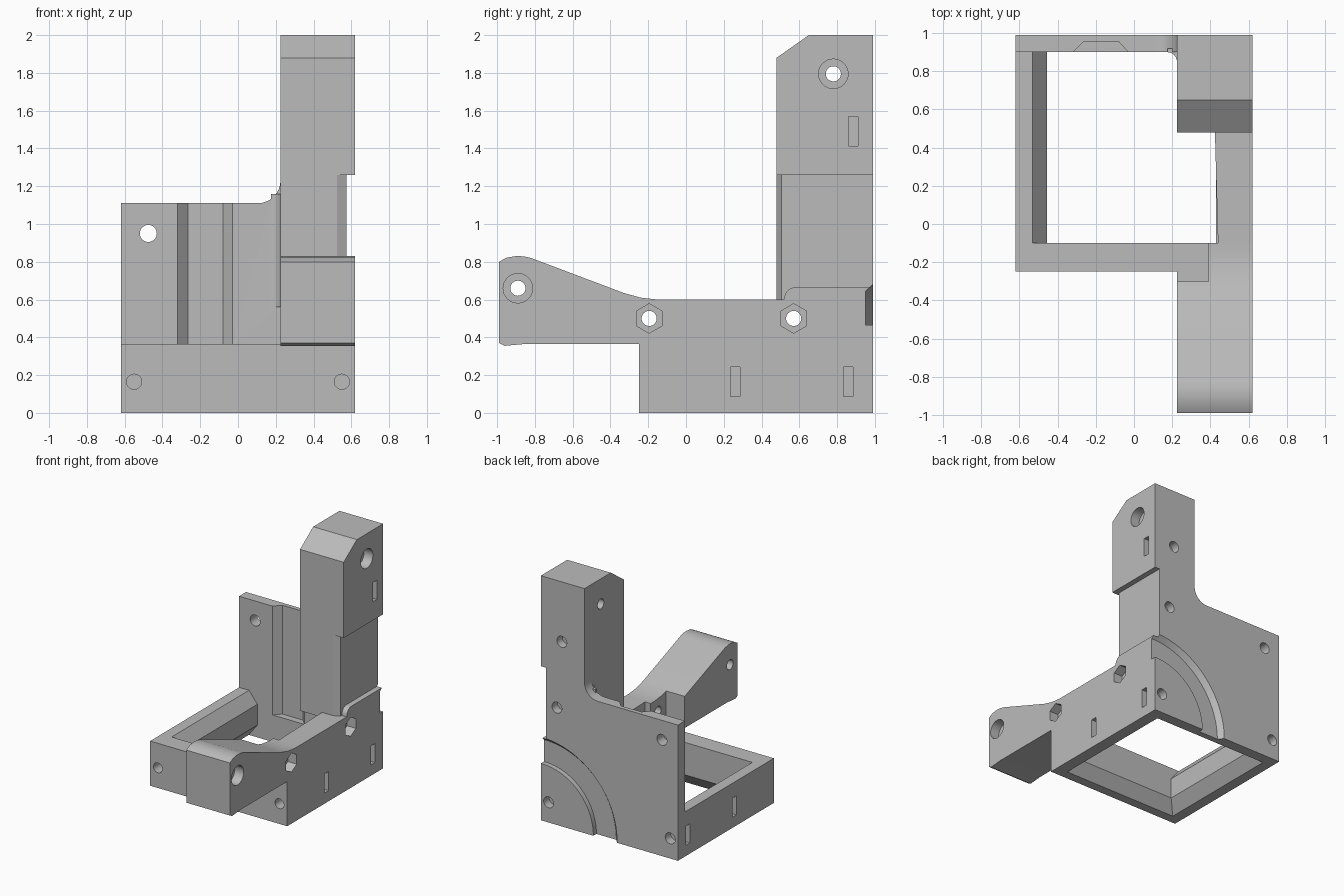
import bpy, bmesh, math
from mathutils import Vector

if "Cube" in bpy.data.objects:
    bpy.data.objects.remove(bpy.data.objects["Cube"])

grey = bpy.data.materials.new("plain_grey")
grey.use_nodes = True
COLOUR = (0.5, 0.5, 0.5, 1)
grey.diffuse_color = COLOUR
grey.node_tree.nodes["Principled BSDF"].inputs["Base Color"].default_value = COLOUR

W, BACK, FRONT = 0.62, 0.99, -0.25


def loft(name, rings):
    """Closed solid through rings of equal point count."""
    bm = bmesh.new()
    rows = [[bm.verts.new(p) for p in ring] for ring in rings]
    n = len(rows[0])
    for a, b in zip(rows, rows[1:]):
        for i in range(n):
            j = (i + 1) % n
            bm.faces.new((a[i], a[j], b[j], b[i]))
    bm.faces.new(rows[0])
    bm.faces.new(rows[-1])
    bmesh.ops.recalc_face_normals(bm, faces=bm.faces)
    mesh = bpy.data.meshes.new(name)
    bm.to_mesh(mesh)
    bm.free()
    mesh.materials.append(grey)
    ob = bpy.data.objects.new(name, mesh)
    bpy.context.collection.objects.link(ob)
    return ob


def place(axis, u, v, w):
    """Profile (u, v) at depth w along an axis."""
    return {"x": Vector((w, u, v)), "y": Vector((u, w, v)), "z": Vector((u, v, w))}[axis]


def prism(name, axis, profile, lo, hi):
    return loft(name, [[place(axis, u, v, w) for u, v in profile] for w in (lo, hi)])


def box(name, x, y, z):
    return prism(name, "z", [(x[0], y[0]), (x[1], y[0]), (x[1], y[1]), (x[0], y[1])], *z)


def arc(cx, cy, r, a0, a1, n):
    return [(cx + r * math.cos(math.radians(a0 + (a1 - a0) * i / n)),
             cy + r * math.sin(math.radians(a0 + (a1 - a0) * i / n))) for i in range(n + 1)]


def rod(axis, u, v, r, lo, hi, n=32):
    return prism("cutter", axis, arc(u, v, r, 90, 450, n)[:-1], lo, hi)


def combine(target, others, operation):
    bpy.context.view_layer.objects.active = target
    for ob in others:
        ob.hide_render = True
        mod = target.modifiers.new(operation, "BOOLEAN")
        mod.operation, mod.solver, mod.object = operation, "EXACT", ob
        bpy.ops.object.modifier_apply(modifier=mod.name)
        bpy.data.objects.remove(ob)


# Base frame with an hourglass opening
frame = box("bracket_body", (-W, W), (FRONT, BACK), (0, 0.365))


def opening(left, right, front, z):
    return [(left, front, z), (right, front, z), (right, 0.9, z), (left, 0.9, z)]


duct = loft("cutter", [opening(-0.54, 0.53, -0.18, -0.01), opening(-0.455, 0.43, -0.1, 0.1),
                       opening(-0.455, 0.43, -0.1, 0.27), opening(-0.54, 0.43, -0.1, 0.377)])
combine(frame, [duct], "DIFFERENCE")

# Back plate with a rounded step up to the column
plate = prism("back_plate", "y", [(-W, 0.2), (0.57, 0.2), (0.57, 1.3), (0.225, 1.3)]
              + arc(0.105, 1.23, 0.12, 0, -90, 8) + [(-W, 1.11)], 0.9, BACK)

# Tall column with a sloped front top, cut back on its left side
column = prism("column", "x", [(0.48, 0.56), (BACK, 0.56), (BACK, 2), (0.65, 2), (0.48, 1.88)],
               0.225, W)
relief = prism("cutter", "z", [(0.525, 0.47), (0.525, 0.48), (0.575, 0.505), (0.575, 1.1),
                               (0.7, 1.1), (0.7, 0.47)], 0.5, 1.26)
combine(column, [relief], "DIFFERENCE")
fillet = prism("fillet", "z", [(0.24, 0.92), (0.175, 0.92)]
               + arc(0.175, 0.85, 0.05, 90, 0, 6) + [(0.24, 0.85)], 0.56, 1.16)

# Side wall with a raised thin lip
wall = prism("side_wall", "z", [(0.44, -0.1), (W, -0.1), (W, BACK), (0.41, BACK)], 0.3, 0.6)
lip = prism("wall_lip", "x", [(0.52, 0.58), (BACK, 0.58), (BACK, 0.665)]
            + arc(0.58, 0.605, 0.06, 90, 180, 6), 0.56, W)

# Forward arm with its nut pocket
arm = prism("front_arm", "x", [(-0.99, 0.37), (-0.96, 0.355), (-0.85, 0.365), (-0.25, 0.365),
                               (-0.25, 0.3), (-0.09, 0.3), (-0.09, 0.6), (-0.15, 0.6),
                               (-0.24, 0.61), (-0.33, 0.635), (-0.82, 0.82), (-0.86, 0.829),
                               (-0.9, 0.83), (-0.95, 0.822), (-0.99, 0.8)], 0.225, W)
pocket = box("cutter", (0.2, 0.39), (-0.3, 0), (0.37, 0.9))
corner = box("cutter", (0.2, 0.44), (-0.1, 0), (0.2, 0.9))
combine(arm, [pocket, corner], "DIFFERENCE")

combine(frame, [plate, column, fillet, wall, lip, arm], "UNION")

# Cross holes: plain bore plus round or hexagonal recess on the left side
cuts = []
for y, z, sides in ((-0.89, 0.66, 32), (0.78, 1.795, 32), (-0.195, 0.5, 6), (0.57, 0.5, 6)):
    cuts.append(rod("x", y, z, 0.04, 0, 0.8))
    cuts.append(rod("x", y, z, 0.078, 0.54, 0.8, sides))

# Screw holes in the front and back
for x in (-0.55, 0.55):
    cuts.append(rod("y", x, 0.165, 0.04, -0.4, -0.15))
for x, z in ((-0.55, 0.165), (0.55, 0.165), (0.475, 0.96), (0.43, 1.51)):
    cuts.append(rod("y", x, z, 0.045, 0.92, 1.1))
cuts.append(rod("y", -0.475, 0.95, 0.045, 0.8, 1.1))

# Shallow slots in both sides
for y, z in ((0.26, 0.165), (0.86, 0.165), (0.885, 1.49)):
    for side in (-1, 1):
        if side > 0 or z < 1:
            cuts.append(box("cutter", sorted((side * 0.57, side * 0.7)),
                            (y - 0.025, y + 0.025), (z - 0.078, z + 0.078)))

# Dovetail groove in the front of the back plate
cuts.append(prism("cutter", "z", [(-0.325, 0.895), (-0.265, 0.955), (-0.08, 0.955),
                                  (-0.025, 0.895)], 0.22, 1.2))

# Quarter ring channel in the back, with a flared outer wall
rings = []
for y, r in ((0.95, 0.645), (1.0, 0.69)):
    ring = arc(0.61, 0, r, 80, 182, 24) + arc(0.61, 0, 0.465, 182, 80, 24)
    rings.append([(x, y, z) for x, z in ring])
cuts.append(loft("cutter", rings))

combine(frame, cuts, "DIFFERENCE")

bpy.ops.object.select_all(action="DESELECT")
frame.select_set(True)
bpy.context.view_layer.objects.active = frame
bpy.ops.object.shade_smooth_by_angle(angle=math.radians(25))
